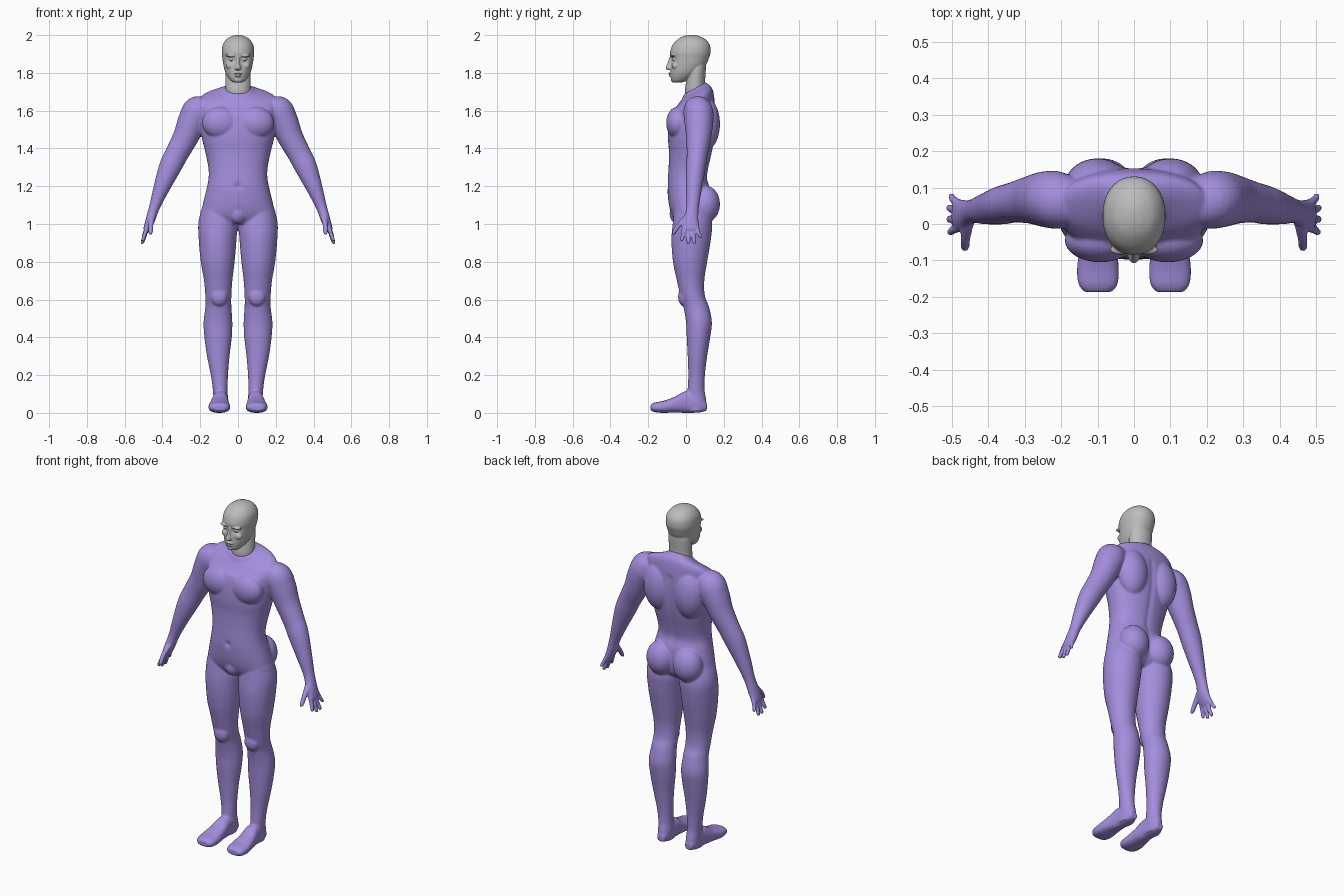
import bpy, bmesh, math
from mathutils import Vector, Matrix


def material(name, rgb):
    m = bpy.data.materials.new(name)
    m.diffuse_color = (*rgb, 1)
    return m


PURPLE = material("purple suit", (0.37, 0.27, 0.72))
GREY = material("grey skin", (0.5, 0.5, 0.5))


def spline(rows, steps=6):
    """Catmull-Rom interpolation of rows of numbers."""
    out = []
    for i in range(len(rows) - 1):
        p = [rows[max(0, min(len(rows) - 1, i + k))] for k in (-1, 0, 1, 2)]
        for s in range(steps):
            t = s / steps
            out.append([0.5 * (2 * b + (c - a) * t + (2 * a - 5 * b + 4 * c - d) * t * t
                               + (3 * b - a - 3 * c + d) * t ** 3) for a, b, c, d in zip(*p)])
    return out + [list(rows[-1])]


def skin(bm, rings):
    """Bridge closed rings of points and cap the ends."""
    vs = [[bm.verts.new(p) for p in r] for r in rings]
    n = len(vs[0])
    for a, b in zip(vs, vs[1:]):
        for i in range(n):
            bm.faces.new((a[i], a[(i + 1) % n], b[(i + 1) % n], b[i]))
    bm.faces.new(vs[0])
    bm.faces.new(vs[-1])
    return [v for r in vs for v in r]


def loft(bm, rows, axis="z", n=48, power=2.0):
    """Sections across an axis: rows of (position, a0, a1, b0, b1)."""
    rings = []
    for t, a0, a1, b0, b1 in spline(rows):
        ring = []
        for i in range(n):
            c, s = math.cos(math.tau * i / n), math.sin(math.tau * i / n)
            a = (a0 + a1) / 2 + (a1 - a0) / 2 * math.copysign(abs(c) ** (2 / power), c)
            b = (b0 + b1) / 2 + (b1 - b0) / 2 * math.copysign(abs(s) ** (2 / power), s)
            ring.append((a, b, t) if axis == "z" else (a, t, b))
        rings.append(ring)
    return skin(bm, rings)


def limb(bm, rows, n=24):
    """Sections square to a path: rows of (x, y, z, radius, radius along y)."""
    pts = spline(rows)
    rings = []
    for k, (x, y, z, r, ry) in enumerate(pts):
        a, b = pts[max(k - 1, 0)], pts[min(k + 1, len(pts) - 1)]
        d = Vector((b[0] - a[0], 0, b[2] - a[2])).normalized()
        side = Vector((-d.z, 0, d.x))
        rings.append([Vector((x, y, z)) + side * r * math.cos(math.tau * i / n)
                      + Vector((0, ry * math.sin(math.tau * i / n), 0)) for i in range(n)])
    return skin(bm, rings)


def blob(bm, centre, radii):
    bmesh.ops.create_uvsphere(bm, u_segments=32, v_segments=16, radius=1,
                              matrix=Matrix.Translation(centre) @ Matrix.Diagonal((*radii, 1)))


def mirror(bm):
    new = bmesh.ops.duplicate(bm, geom=bm.verts[:] + bm.edges[:] + bm.faces[:])["geom"]
    for v in new:
        if isinstance(v, bmesh.types.BMVert):
            v.co.x *= -1


def finish(bm, name, mat, voxel, rounds):
    """Fuse the overlapping volumes into one smooth skin."""
    bmesh.ops.recalc_face_normals(bm, faces=bm.faces[:])
    me = bpy.data.meshes.new(name)
    bm.to_mesh(me)
    bm.free()
    me.materials.append(mat)
    ob = bpy.data.objects.new(name, me)
    bpy.context.collection.objects.link(ob)
    rm = ob.modifiers.new("fuse", "REMESH")
    rm.mode = "VOXEL"
    rm.voxel_size = voxel
    rm.use_smooth_shade = True
    sm = ob.modifiers.new("soften", "SMOOTH")
    sm.factor = 0.5
    sm.iterations = rounds


# ---- body: one side first ----
bm = bmesh.new()
# leg
loft(bm, [(1.13, .04, .175, -.055, .10), (1.02, .004, .208, -.068, .137), (.92, .008, .208, -.077, .132),
          (.80, .018, .197, -.069, .112), (.70, .03, .18, -.048, .097), (.62, .035, .173, -.03, .10),
          (.56, .035, .173, -.013, .122), (.48, .03, .182, 0, .137), (.40, .033, .178, .004, .128),
          (.30, .045, .164, .009, .112), (.20, .053, .144, .012, .10), (.12, .055, .133, .008, .098),
          (.06, .052, .13, 0, .108), (.01, .055, .128, -.01, .10)])
# foot
loft(bm, [(.11, .07, .112, .012, .05), (.07, .055, .128, .002, .10), (0, .052, .135, 0, .115),
          (-.06, .047, .147, .002, .085), (-.12, .042, .156, 0, .064), (-.165, .045, .152, .004, .055),
          (-.187, .062, .135, .013, .044)], axis="y", power=2.5)
# kneecap, buttock, chest and shoulder blade
blob(bm, (.1, -.012, .615), (.045, .03, .05))
blob(bm, (.087, .103, 1.105), (.085, .077, .098))
blob(bm, (.092, -.045, 1.535), (.098, .06, .085))
blob(bm, (.1, .105, 1.53), (.09, .075, .14))
# arm and palm
limb(bm, [(.15, .06, 1.63, .045, .06), (.205, .065, 1.60, .083, .078), (.24, .068, 1.545, .078, .077),
          (.277, .067, 1.46, .068, .067), (.325, .06, 1.37, .062, .056), (.36, .052, 1.30, .059, .053),
          (.405, .042, 1.19, .043, .043), (.442, .035, 1.09, .029, .033), (.465, .025, 1.02, .025, .041),
          (.483, .024, .975, .018, .045), (.487, .024, .965, .014, .042)])
# fingers and thumb
for y0, y1, x, z in ((-.01, -.022, .505, .908), (.013, .013, .508, .892),
                     (.035, .044, .508, .894), (.056, .075, .502, .925)):
    limb(bm, [(.478, y0, .99, .012, .012), (.494, (y0 + y1) / 2, (.98 + z) / 2, .011, .0115),
              (x - .002, y1, z + .01, .010, .0105), (x, y1, z, .005, .005)], n=12)
limb(bm, [(.455, .005, 1.04, .018, .02), (.462, -.04, .99, .014, .016),
          (.463, -.063, .955, .012, .012), (.464, -.068, .943, .006, .006)], n=12)
mirror(bm)

# torso, with the collar leaning up toward the back
torso = loft(bm, [(1.717, -.07, .07, -.012, .105), (1.70, -.10, .10, -.02, .118),
                  (1.675, -.185, .185, -.035, .14), (1.64, -.21, .21, -.055, .15),
                  (1.58, -.205, .205, -.082, .155), (1.52, -.20, .20, -.092, .155),
                  (1.45, -.19, .19, -.095, .15), (1.38, -.173, .173, -.09, .138),
                  (1.30, -.157, .157, -.092, .12), (1.24, -.156, .156, -.096, .113),
                  (1.18, -.168, .168, -.098, .13), (1.10, -.187, .187, -.09, .135),
                  (1.04, -.195, .195, -.072, .125), (1.0, -.11, .11, -.045, .09)], n=64, power=2.2)
for v in torso:
    v.co.z += .55 * (v.co.y - .045) * max(0, min(1, (v.co.z - 1.6) / .1))
    # navel and middle grooves
    g = math.exp(-(v.co.x / .015) ** 2)
    if v.co.y < 0:
        v.co.y += .012 * g * math.exp(-((v.co.z - 1.2) / .015) ** 2)
    elif v.co.z < 1.62:
        v.co.y -= .006 * g
# groin
blob(bm, (0, -.045, 1.055), (.045, .042, .055))
finish(bm, "body", PURPLE, .0055, 5)

# ---- head ----
bm = bmesh.new()
# brow, eyeball, cheek
blob(bm, (.036, -.07, 1.892), (.03, .014, .008))
blob(bm, (.034, -.062, 1.873), (.014, .014, .010))
blob(bm, (.04, -.055, 1.838), (.024, .02, .02))
mirror(bm)
# skull and jaw with eye sockets
skull = loft(bm, [(1.75, -.026, .026, -.068, -.02), (1.765, -.045, .045, -.078, .02),
                  (1.80, -.066, .066, -.082, .07), (1.84, -.077, .077, -.081, .105),
                  (1.88, -.083, .083, -.081, .122), (1.91, -.086, .086, -.084, .13),
                  (1.95, -.08, .08, -.07, .125), (1.98, -.059, .059, -.04, .10),
                  (1.995, -.032, .032, -.01, .068), (2.001, -.008, .008, .02, .042)], n=96, power=2.15)
for v in skull:
    if v.co.y < 0:
        d2 = (abs(v.co.x) - .034) ** 2 + (v.co.z - 1.872) ** 2
        v.co.y += .018 * math.exp(-d2 / .016 ** 2)
# neck
loft(bm, [(1.66, -.062, .062, .002, .095), (1.70, -.066, .066, -.006, .103), (1.75, -.067, .067, 0, .101),
          (1.82, -.067, .067, .01, .105), (1.86, -.06, .06, .02, .105)])
# nose, lips, chin
loft(bm, [(1.815, -.012, .012, -.095, -.06), (1.825, -.017, .017, -.108, -.06),
          (1.85, -.010, .010, -.099, -.06), (1.89, -.009, .009, -.085, -.06)], n=24)
blob(bm, (0, -.077, 1.797), (.024, .016, .006))
blob(bm, (0, -.076, 1.784), (.019, .016, .006))
blob(bm, (0, -.066, 1.764), (.023, .014, .015))
finish(bm, "head", GREY, .003, 4)
